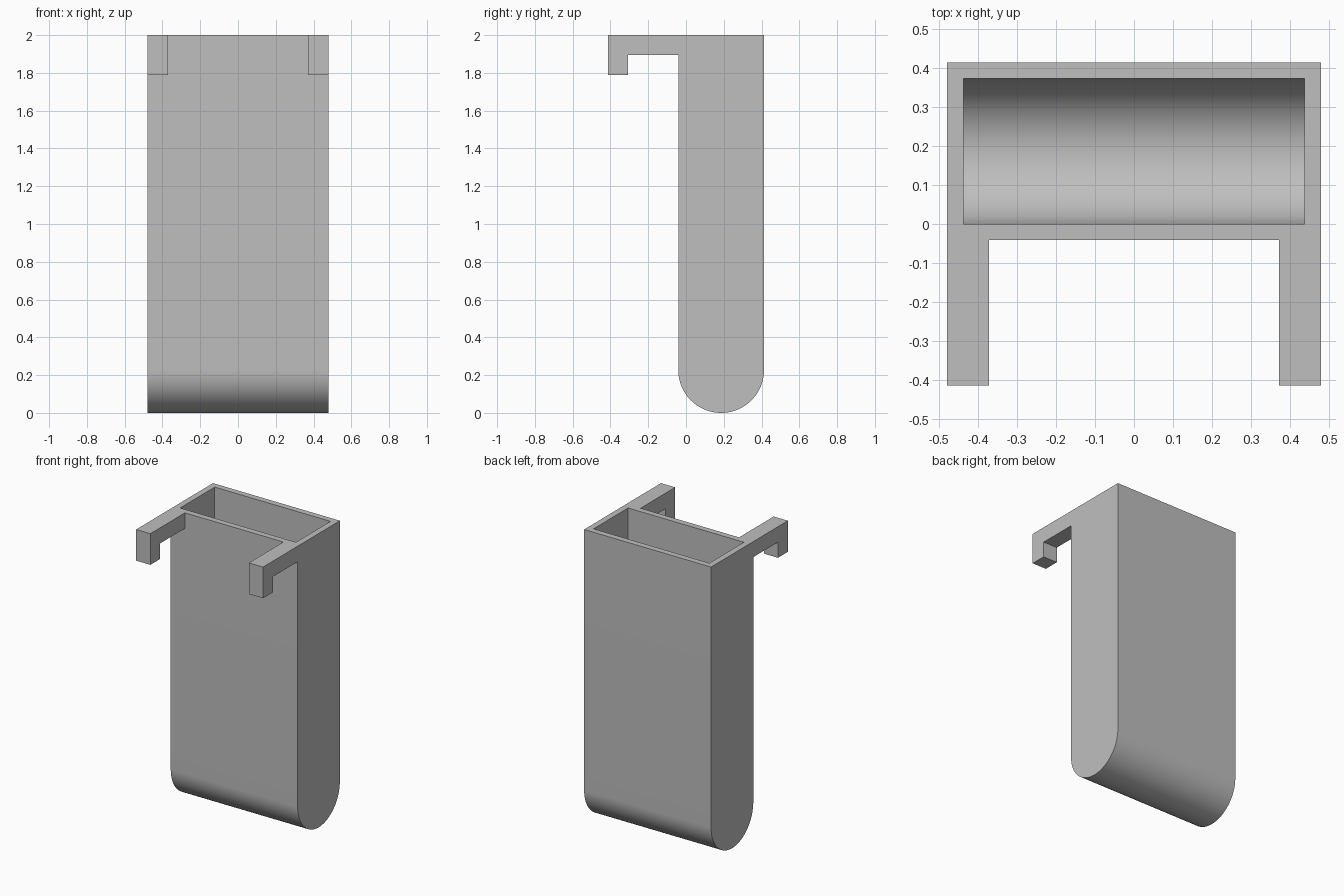
import bpy, bmesh, math

if "Cube" in bpy.data.objects:
    bpy.data.objects.remove(bpy.data.objects["Cube"], do_unlink=True)

HALF_W, CAVITY_W, GAP_W = 0.478, 0.436, 0.371   # half widths in x
FRONT, BACK, TIP = -0.041, 0.413, -0.413        # depths in y
TOP, WALL, HOOK = 2.0, 0.041, 0.106
CENTRE = (FRONT + BACK) / 2
RADIUS = (BACK - FRONT) / 2

grey = bpy.data.materials.new("plain grey")
grey.use_nodes = True
colour = (0.52, 0.52, 0.52, 1)
grey.diffuse_color = colour
grey.node_tree.nodes["Principled BSDF"].inputs["Base Color"].default_value = colour


def half_round(radius, steps=48):
    """Lower half circle in (y, z), from back to front."""
    return [(CENTRE + radius * math.cos(math.pi * i / steps),
             RADIUS - radius * math.sin(math.pi * i / steps)) for i in range(steps + 1)]


def extrude_profile(name, profile, half_width):
    """Extrude a (y, z) outline symmetrically along x."""
    bm = bmesh.new()
    face = bm.faces.new([bm.verts.new((-half_width, y, z)) for y, z in profile])
    moved = bmesh.ops.extrude_face_region(bm, geom=[face])["geom"]
    verts = [v for v in moved if isinstance(v, bmesh.types.BMVert)]
    bmesh.ops.translate(bm, verts=verts, vec=(2 * half_width, 0, 0))
    bmesh.ops.recalc_face_normals(bm, faces=bm.faces)
    mesh = bpy.data.meshes.new(name)
    bm.to_mesh(mesh)
    bm.free()
    obj = bpy.data.objects.new(name, mesh)
    bpy.context.collection.objects.link(obj)
    mesh.materials.append(grey)
    return obj


# Round-bottomed holder with the hook outline in its side profile
hook = [(FRONT, TOP - HOOK), (TIP + HOOK, TOP - HOOK),
        (TIP + HOOK, TOP - 2 * HOOK), (TIP, TOP - 2 * HOOK), (TIP, TOP)]
holder = extrude_profile("hanging_holder", half_round(RADIUS) + hook + [(BACK, TOP)], HALF_W)

# Cutters: the pocket, and the gap that leaves one hook on each side
inner = RADIUS - WALL
pocket = extrude_profile("pocket_cutter", half_round(inner) + [
    (CENTRE - inner, TOP + 0.2), (CENTRE + inner, TOP + 0.2)], CAVITY_W)
gap = extrude_profile("gap_cutter", [
    (FRONT, TOP + 0.2), (TIP - 0.2, TOP + 0.2), (TIP - 0.2, TOP - 0.4), (FRONT, TOP - 0.4)], GAP_W)

bpy.context.view_layer.objects.active = holder
for cutter in (pocket, gap):
    cutter.hide_render = True
    mod = holder.modifiers.new(cutter.name, "BOOLEAN")
    mod.operation, mod.solver, mod.object = "DIFFERENCE", "EXACT", cutter
    bpy.ops.object.modifier_apply(modifier=mod.name)
    bpy.data.objects.remove(cutter, do_unlink=True)

# Merge flat faces, then smooth only the curved floor
bm = bmesh.new()
bm.from_mesh(holder.data)
bmesh.ops.remove_doubles(bm, verts=bm.verts, dist=0.0001)
bmesh.ops.dissolve_limit(bm, angle_limit=math.radians(0.5), verts=bm.verts, edges=bm.edges)
bm.to_mesh(holder.data)
bm.free()
bpy.ops.object.select_all(action="DESELECT")
holder.select_set(True)
bpy.ops.object.shade_smooth_by_angle(angle=math.radians(30))
